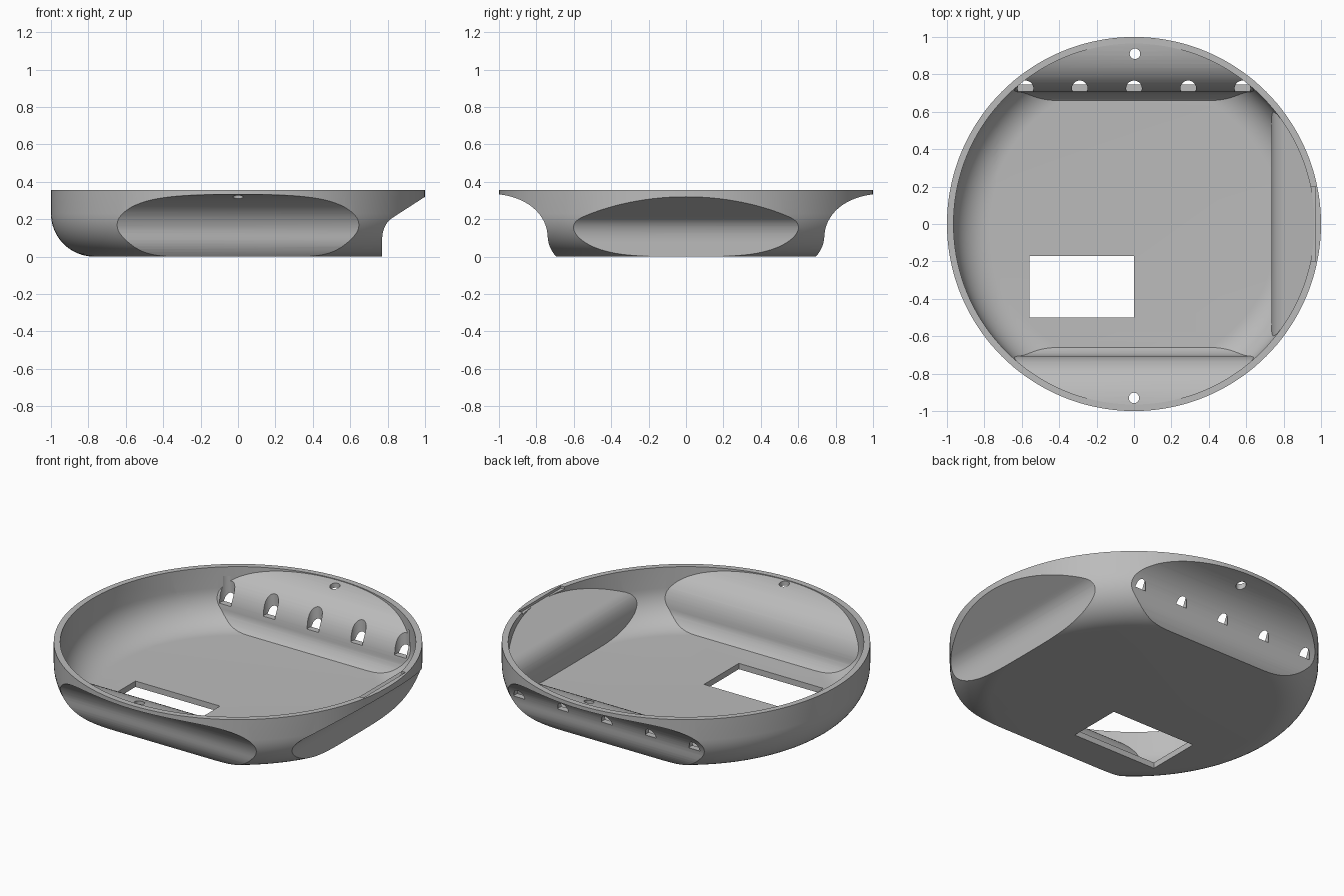
import bpy, bmesh, math
from mathutils import Vector, Matrix
from mathutils.geometry import interpolate_bezier

cube = bpy.data.objects.get("Cube")
if cube:
    bpy.data.objects.remove(cube)

grey = bpy.data.materials.new("plain grey")
grey.use_nodes = True
COLOUR = (0.5, 0.5, 0.5, 1)
grey.diffuse_color = COLOUR
grey.node_tree.nodes["Principled BSDF"].inputs["Base Color"].default_value = COLOUR


def make(name, bm):
    bmesh.ops.recalc_face_normals(bm, faces=bm.faces)
    mesh = bpy.data.meshes.new(name)
    bm.to_mesh(mesh)
    bm.free()
    mesh.materials.append(grey)
    obj = bpy.data.objects.new(name, mesh)
    bpy.context.collection.objects.link(obj)
    return obj


def bezier(points, steps=14):
    p = [Vector((u, z, 0)) for u, z in points]
    return [(v.x, v.y) for v in interpolate_bezier(*p, steps)]


def bowl(name, radius, floor, top, fillet, segments=144):
    """Solid round dish with a rounded lower edge."""
    ring = [(radius - fillet + fillet * math.sin(a), floor + fillet - fillet * math.cos(a))
            for a in [math.pi / 2 * i / 16 for i in range(17)]] + [(radius, top)]
    bm = bmesh.new()
    rows = [[bm.verts.new((r * math.cos(t), r * math.sin(t), z))
             for t in [math.tau * k / segments for k in range(segments)]] for r, z in ring]
    for low, high in zip(rows, rows[1:]):
        for k in range(segments):
            n = (k + 1) % segments
            bm.faces.new((low[k], low[n], high[n], high[k]))
    bm.faces.new(rows[0])
    bm.faces.new(rows[-1])
    return make(name, bm)


def side_cutter(name, curve, angle):
    """Long prism that scoops one side; angle turns it from +x."""
    outline = [(curve[0][0], -0.1)] + curve + [(1.3, curve[-1][1]), (1.3, -0.1)]
    bm = bmesh.new()
    face = bm.faces.new([bm.verts.new((u, -1.2, z)) for u, z in outline])
    new = bmesh.ops.extrude_face_region(bm, geom=[face])["geom"]
    moved = [v for v in new if isinstance(v, bmesh.types.BMVert)]
    bmesh.ops.translate(bm, verts=moved, vec=(0, 2.4, 0))
    bm.transform(Matrix.Rotation(math.radians(angle), 4, "Z"))
    return make(name, bm)


def box(name, low, high):
    bm = bmesh.new()
    bmesh.ops.create_cube(bm, size=1)
    for v in bm.verts:
        v.co = [(a + b) / 2 + c * (b - a) for a, b, c in zip(low, high, v.co)]
    return make(name, bm)


def drill(name, x, y, radius, low, high):
    bm = bmesh.new()
    bmesh.ops.create_cone(bm, cap_ends=True, segments=32, radius1=radius, radius2=radius,
                          depth=high - low, matrix=Matrix.Translation((x, y, (low + high) / 2)))
    return make(name, bm)


def cut(obj, cutters):
    for c in cutters:
        mod = obj.modifiers.new("cut", "BOOLEAN")
        mod.operation, mod.solver, mod.object = "DIFFERENCE", "EXACT", c
    deps = bpy.context.evaluated_depsgraph_get()
    mesh = bpy.data.meshes.new_from_object(obj.evaluated_get(deps))
    obj.modifiers.clear()
    obj.data = mesh
    for c in cutters:
        bpy.data.objects.remove(c)


# Side scoop curves, outside and inside of the wall
cove_out = (bezier([(0.695, 0), (0.72, 0.03), (0.737, 0.06), (0.74, 0.11)], 8)
            + bezier([(0.74, 0.11), (0.745, 0.22), (0.84, 0.32), (1.02, 0.335)], 20)[1:])
cove_in = (bezier([(0.66, 0.035), (0.685, 0.06), (0.702, 0.09), (0.705, 0.12)], 8)
           + bezier([(0.705, 0.12), (0.71, 0.25), (0.8, 0.34), (0.975, 0.352)], 20)[1:])
slope_out = bezier([(0.77, 0.08), (0.77, 0.16), (0.8, 0.19), (0.83, 0.21)]) + [(1.05, 0.352)]
slope_in = bezier([(0.735, 0.1), (0.735, 0.18), (0.765, 0.215), (0.8, 0.235)]) + [(1.05, 0.397)]

# Cavity, scooped on all four sides
cavity = bowl("cavity", 0.965, 0.035, 0.5, 0.195)
cut(cavity, [side_cutter("inner_scoop", c, a) for c, a in
             ((slope_in, 0), (cove_in, 90), (slope_in, 180), (cove_in, 270))])

# Outer shell, scooped on three sides and hollowed
shell = bowl("round_shell", 1.0, 0, 0.355, 0.23)
cut(shell, [side_cutter("outer_scoop", c, a) for c, a in
            ((slope_out, 0), (cove_out, 90), (cove_out, 270))])
cut(shell, [cavity])

# Floor window, rim notch, screw holes and rear vents
openings = [box("window", (-0.56, -0.5, -0.1), (0, -0.17, 0.1)),
            box("rim_notch", (0.85, -0.2, 0.34), (0.97, 0.2, 0.5)),
            drill("back_screw_hole", 0.005, 0.91, 0.028, 0.2, 0.5),
            drill("front_screw_hole", 0, -0.93, 0.028, 0.2, 0.5)]
openings += [drill("vent", 0.29 * i, 0.725, 0.042, 0.15, 0.3) for i in range(-2, 3)]
cut(shell, openings)

bpy.ops.object.select_all(action="DESELECT")
shell.select_set(True)
bpy.context.view_layer.objects.active = shell
bpy.ops.object.shade_smooth_by_angle(angle=math.radians(25))
